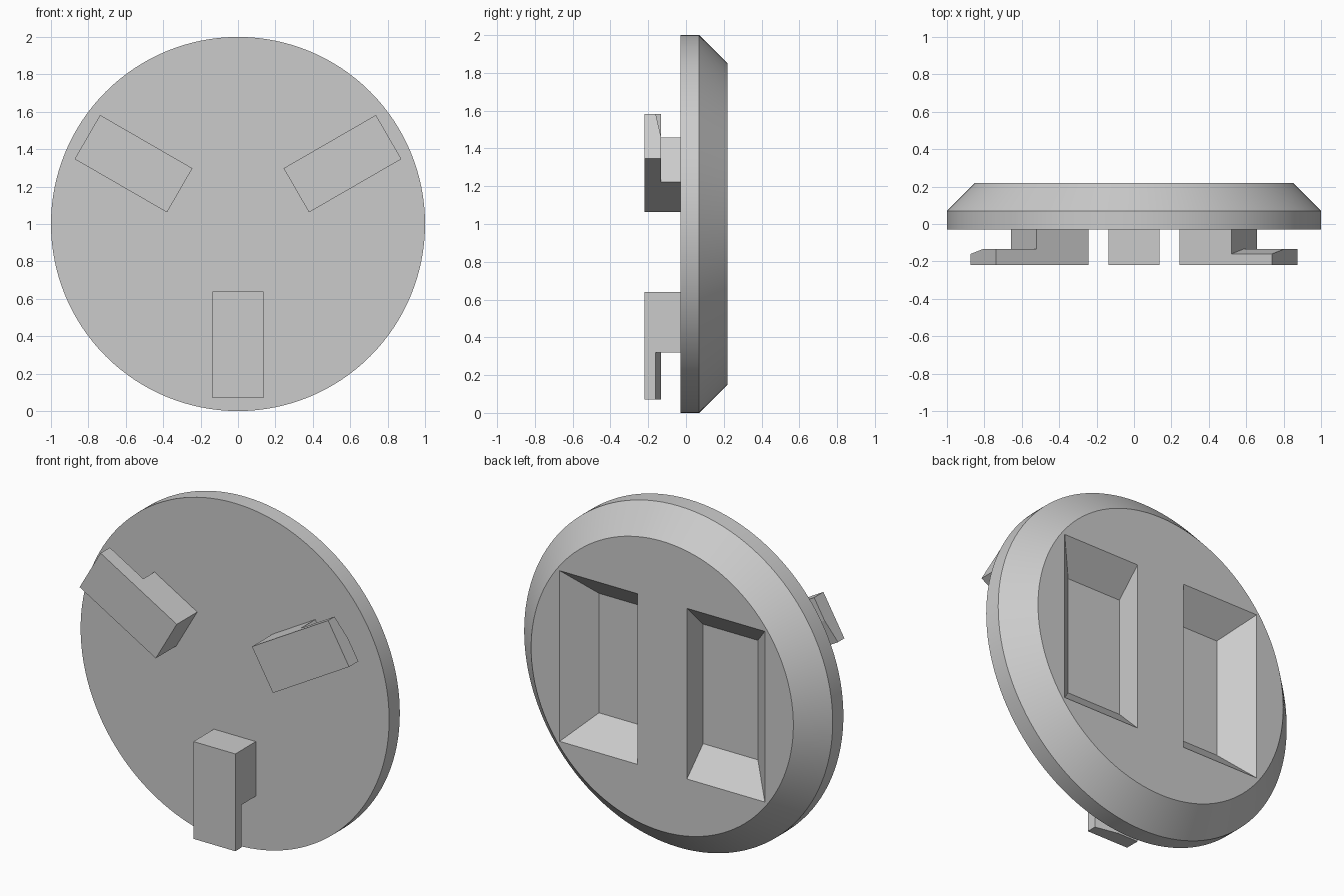
import bpy, bmesh, math

cube = bpy.data.objects.get("Cube")
if cube:
    bpy.data.objects.remove(cube, do_unlink=True)

grey = bpy.data.materials.new("plain_grey")
grey.use_nodes = True
grey.diffuse_color = (0.6, 0.6, 0.6, 1)
grey.node_tree.nodes["Principled BSDF"].inputs["Base Color"].default_value = (0.6, 0.6, 0.6, 1)

HUB = (0, 0, 1)      # disc centre
FRONT, RIM, BACK = -0.029, 0.07, 0.22


def loft(name, rings):
    """Closed solid through rings of matching points, capped at both ends."""
    bm = bmesh.new()
    loops = [[bm.verts.new(p) for p in ring] for ring in rings]
    n = len(loops[0])
    for a, b in zip(loops, loops[1:]):
        for i in range(n):
            j = (i + 1) % n
            bm.faces.new((a[i], a[j], b[j], b[i]))
    bm.faces.new(loops[0])
    bm.faces.new(loops[-1])
    bmesh.ops.recalc_face_normals(bm, faces=bm.faces)
    mesh = bpy.data.meshes.new(name)
    bm.to_mesh(mesh)
    bm.free()
    mesh.materials.append(grey)
    obj = bpy.data.objects.new(name, mesh)
    obj.location = HUB
    bpy.context.collection.objects.link(obj)
    return obj


def circle(radius, y, sides=128):
    steps = [2 * math.pi * i / sides for i in range(sides)]
    return [(radius * math.cos(t), y, radius * math.sin(t)) for t in steps]


def rect(x0, x1, z0, z1, y):
    return [(x0, y, z0), (x1, y, z0), (x1, y, z1), (x0, y, z1)]


def carve(obj, cutter):
    """Subtract the cutter, keep the result and discard the cutter."""
    cutter.hide_render = True
    mod = obj.modifiers.new("cut", "BOOLEAN")
    mod.operation, mod.solver, mod.object = "DIFFERENCE", "EXACT", cutter
    bpy.context.view_layer.update()
    deps = bpy.context.evaluated_depsgraph_get()
    mesh = bpy.data.meshes.new_from_object(obj.evaluated_get(deps))
    obj.modifiers.clear()
    obj.data = mesh
    bpy.data.objects.remove(cutter, do_unlink=True)


# Chamfered disc
disc = loft("disc", [circle(1, FRONT), circle(1, RIM), circle(0.85, BACK)])

# Two mirrored pockets: straight inner wall, 45 degree walls elsewhere
for side in (-1, 1):
    rings = []
    for y in (RIM, BACK + 0.02):
        grow = y - RIM
        rings.append(rect(side * 0.16, side * (0.515 + grow), -0.35 - grow, 0.35 + grow, y))
    carve(disc, loft("pocket_cutter", rings))

# Hooked leg, notched behind its outer end with a lead-in ramp on one edge
leg = loft("lower_leg", [rect(-0.136, 0.136, -0.93, -0.36, y) for y in (-0.219, 0)])
notch = [(-0.2, -0.133), (0, -0.133), (0.2, -0.173), (0.2, 0.1), (-0.2, 0.1)]
carve(leg, loft("notch_cutter", [[(x, y, z) for x, y in notch] for z in (-1.1, -0.68)]))

# Repeat the leg around the disc
for name, turn in (("left_leg", -120), ("right_leg", 120)):
    copy = leg.copy()
    copy.name = name
    copy.rotation_euler.y = math.radians(turn)
    bpy.context.collection.objects.link(copy)

# Smooth the round rim, keep the edges crisp
bpy.ops.object.select_all(action="DESELECT")
disc.select_set(True)
bpy.context.view_layer.objects.active = disc
bpy.ops.object.shade_smooth_by_angle(angle=math.radians(30))
